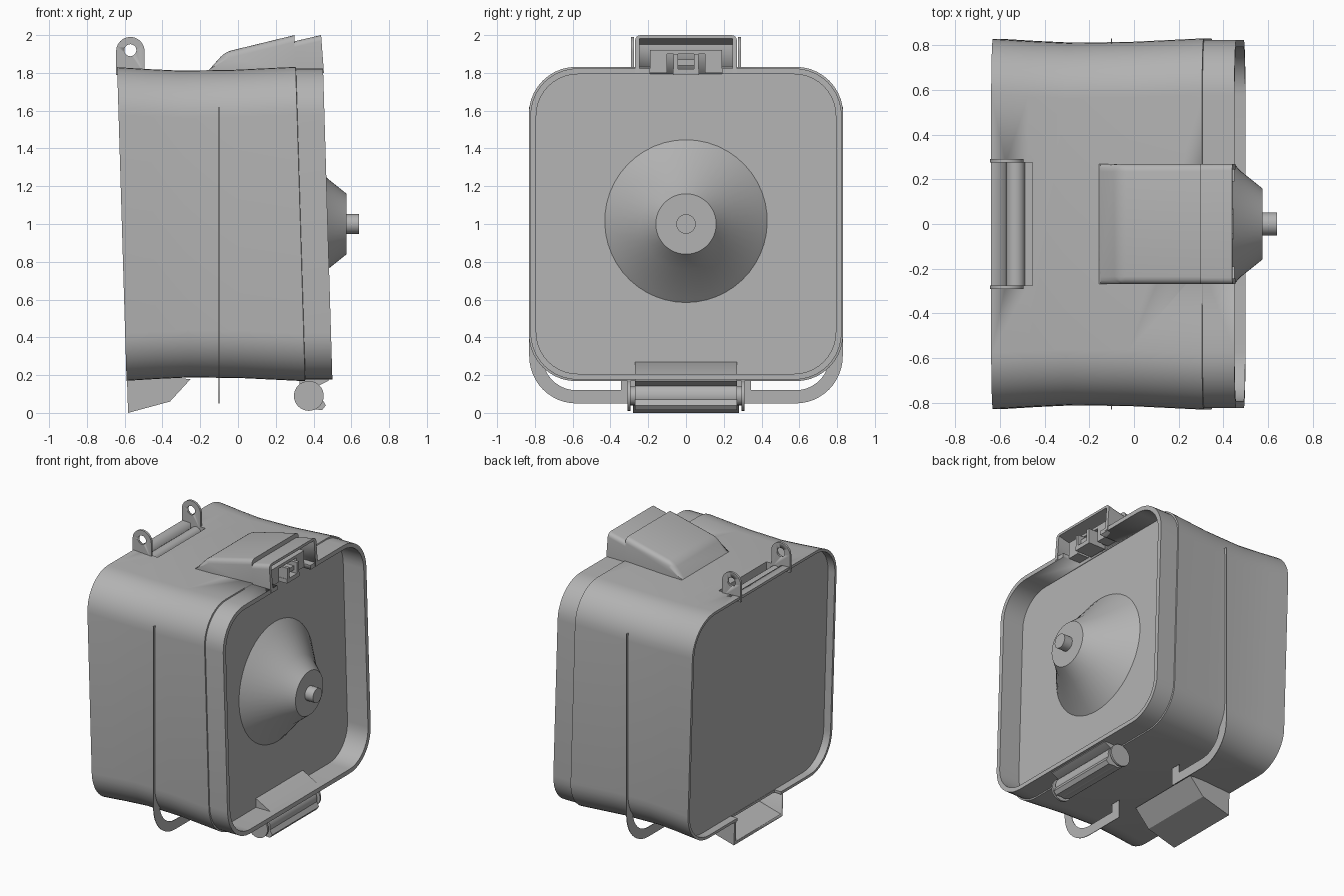
import bpy, bmesh, math
from mathutils import Vector

cube = bpy.data.objects.get("Cube")
if cube:
    bpy.data.objects.remove(cube, do_unlink=True)

grey = bpy.data.materials.new("plain grey")
grey.use_nodes = True
COL = (0.45, 0.45, 0.45, 1)
grey.diffuse_color = COL
grey.node_tree.nodes["Principled BSDF"].inputs["Base Color"].default_value = COL


def finish(name, bm, angle=30):
    bmesh.ops.recalc_face_normals(bm, faces=bm.faces)
    me = bpy.data.meshes.new(name)
    bm.to_mesh(me)
    bm.free()
    me.materials.append(grey)
    ob = bpy.data.objects.new(name, me)
    bpy.context.collection.objects.link(ob)
    bpy.ops.object.select_all(action='DESELECT')
    ob.select_set(True)
    bpy.context.view_layer.objects.active = ob
    bpy.ops.object.shade_smooth_by_angle(angle=math.radians(angle))
    return ob


def loft(bm, rings, caps=True):
    rows = [[bm.verts.new(p) for p in r] for r in rings]
    n = len(rows[0])
    for a, b in zip(rows, rows[1:]):
        for i in range(n):
            bm.faces.new((a[i], a[(i + 1) % n], b[(i + 1) % n], b[i]))
    if caps:
        bm.faces.new(rows[0])
        bm.faces.new(rows[-1])


def prism(name, pts, axis, lo, hi, bevel=0.0, keep=None):
    """Extrude a 2D outline: axis 'x' takes (y, z), axis 'y' takes (x, z)."""
    bm = bmesh.new()
    place = (lambda p, t: (t, p[0], p[1])) if axis == 'x' else (lambda p, t: (p[0], t, p[1]))
    loft(bm, [[place(p, t) for p in pts] for t in (lo, hi)])
    if bevel:
        edges = [e for e in bm.edges if keep(e)]
        bmesh.ops.bevel(bm, geom=edges, offset=bevel, segments=4, profile=0.5, affect='EDGES')
    return finish(name, bm)


def box(name, x0, x1, y0, y1, z0, z1):
    return prism(name, [(x0, z0), (x1, z0), (x1, z1), (x0, z1)], 'y', y0, y1)


def circle(cx, cz, r, n=32, a0=0, a1=360, closed=True):
    m = n if closed else n + 1
    return [(cx + r * math.cos(math.radians(a0 + (a1 - a0) * i / n)),
             cz + r * math.sin(math.radians(a0 + (a1 - a0) * i / n))) for i in range(m)]


def cut(ob, cutter):
    cutter.hide_render = True
    mod = ob.modifiers.new("cut", 'BOOLEAN')
    mod.operation = 'DIFFERENCE'
    mod.solver = 'EXACT'
    mod.object = cutter
    bpy.ops.object.select_all(action='DESELECT')
    ob.select_set(True)
    bpy.context.view_layer.objects.active = ob
    while ob.modifiers[0] != mod:
        bpy.ops.object.modifier_move_up(modifier=mod.name)
    bpy.ops.object.modifier_apply(modifier=mod.name)
    bpy.data.objects.remove(cutter, do_unlink=True)


def rounded_ring(x, half, r):
    """Rounded square across x, leaning slightly backwards with height."""
    pts = []
    for k, (sy, sz) in enumerate(((1, 1), (-1, 1), (-1, -1), (1, -1))):
        pts += circle(sy * (half - r), 1 + sz * (half - r), r, 10, 90 * k, 90 * k + 90, False)
    return [(x - 0.03 * (z - 1), y, z) for y, z in pts]


# Body shell with a deep front recess and a shallow back recess
stations = [(-0.56, 0.81, 0.23), (-0.615, 0.81, 0.23), (-0.615, 0.83, 0.25),
            (-0.45, 0.82, 0.25), (-0.28, 0.812, 0.25), (0.0, 0.816, 0.25), (0.33, 0.832, 0.25),
            (0.332, 0.824, 0.25), (0.475, 0.824, 0.25), (0.475, 0.793, 0.22), (0.31, 0.793, 0.22)]
bm = bmesh.new()
loft(bm, [rounded_ring(*s) for s in stations])
body = finish("body_shell", bm)
cut(body, box("hinge_slot_cutter", -0.575, -0.455, -0.275, 0.275, 1.76, 1.95))
cut(body, box("clasp_cutter", 0.30, 0.60, -0.19, 0.19, 1.74, 1.95))
cut(body, box("scoop_cutter", -0.70, -0.538, -0.25, 0.25, 0.10, 0.21))

# Speaker-like cone with a stub
def lathe(name, prof, cz, n=48):
    bm = bmesh.new()
    loft(bm, [[(x, y, z) for y, z in circle(0, cz, r, n)] for r, x in prof])
    return finish(name, bm)

lathe("cone", [(0.46, 0.285), (0.43, 0.31), (0.39, 0.345), (0.24, 0.475), (0.16, 0.575)], 1.0)
lathe("cone_stub", [(0.052, 0.56), (0.052, 0.64)], 1.0, 24)

# Sloped housing on top
def upper(e):
    zs = [v.co.z for v in e.verts]
    xs = [v.co.x for v in e.verts]
    return min(zs) > 1.79 and max(zs) > 1.85 and min(xs) < 0.29

prism("housing", [(-0.17, 1.80), (-0.15, 1.82), (-0.07, 1.91), (0.30, 2.0), (0.30, 1.80)],
      'y', -0.27, 0.27, 0.035, upper)
visor = prism("housing_visor", [(0.29, 1.80), (0.29, 1.965), (0.44, 2.0), (0.455, 1.80)],
              'y', -0.27, 0.27, 0.03,
              lambda e: min(v.co.z for v in e.verts) > 1.9 and
              abs(e.verts[0].co.y - e.verts[1].co.y) < 0.01)
cut(visor, prism("visor_cutter", [(0.305, 1.70), (0.305, 1.95), (0.50, 1.995), (0.50, 1.70)],
                 'y', -0.245, 0.245))

# Clasp under the visor
prism("clasp_arch", [(-0.19, 1.80), (-0.19, 1.92), (0.19, 1.92), (0.19, 1.80), (0.10, 1.80),
                     (0.10, 1.90), (-0.10, 1.90), (-0.10, 1.80)], 'x', 0.31, 0.40)
box("clasp_bar", 0.36, 0.42, -0.06, 0.06, 1.84, 1.87)
for s in (-1, 1):
    box("clasp_post", 0.33, 0.445, s * 0.055 - 0.012, s * 0.055 + 0.012, 1.80, 1.90)
box("clasp_base", 0.31, 0.445, -0.07, 0.07, 1.79, 1.82)

# Hinge ears and the bar between them
for s, side in ((-1, "right"), (1, "left")):
    outline = [(-0.645, 1.79)] + [(-0.495, 1.79)] + circle(-0.57, 1.915, 0.075, 20, 0, 180, False)
    ear = prism("hinge_ear_" + side, outline, 'y', s * 0.283 - 0.008, s * 0.283 + 0.008)
    cut(ear, prism("ear_hole", circle(-0.57, 1.92, 0.032, 20), 'y', s * 0.283 - 0.1, s * 0.283 + 0.1))
prism("hinge_bar", circle(-0.53, 1.77, 0.042, 20), 'y', -0.275, 0.275)

# Hollow scoop below the back edge
scoop = prism("scoop", [(-0.588, 0.19), (-0.582, 0.0), (-0.36, 0.06), (-0.25, 0.18)], 'y', -0.28, 0.28)
cut(scoop, prism("scoop_hollow", [(-0.70, 0.25), (-0.70, -0.01), (-0.582, 0.022), (-0.37, 0.08),
                                  (-0.29, 0.17), (-0.29, 0.25)], 'y', -0.26, 0.26))

# Front latch: ramp, roller, end flanges and tab
prism("latch_ramp", [(0.31, 0.27), (0.335, 0.27), (0.48, 0.19), (0.48, 0.17), (0.40, 0.13),
                     (0.33, 0.13)], 'y', -0.27, 0.27)
prism("latch_roller", circle(0.375, 0.09, 0.074), 'y', -0.27, 0.27)
prism("latch_pin", circle(0.375, 0.09, 0.05, 20), 'y', -0.30, 0.30)
prism("latch_tab", [(0.39, 0.02), (0.445, 0.015), (0.465, 0.04), (0.43, 0.10)], 'y', -0.27, 0.27)
for s in (-1, 1):
    prism("latch_flange", circle(0.375, 0.09, 0.079), 'y', s * 0.302 - 0.007, s * 0.302 + 0.007)

# Thin carrying loop and side fins, mirrored left and right
for s, side in ((-1, "right"), (1, "left")):
    outer = circle(0.58, 0.30, 0.25, 12, 0, -90, False)
    inner = circle(0.58, 0.30, 0.18, 12, -90, 0, False)
    pts = [(0.83, 0.55)] + outer + [(0.27, 0.05), (0.27, 0.18), (0.345, 0.18), (0.345, 0.12)] \
        + inner + [(0.76, 0.55)]
    prism("loop_" + side, [(s * y, z) for y, z in pts], 'x', -0.103, -0.099)
    y0, y1 = sorted((s * 0.80, s * 0.832))
    box("side_fin_" + side, -0.103, -0.099, y0, y1, 0.40, 1.62)
